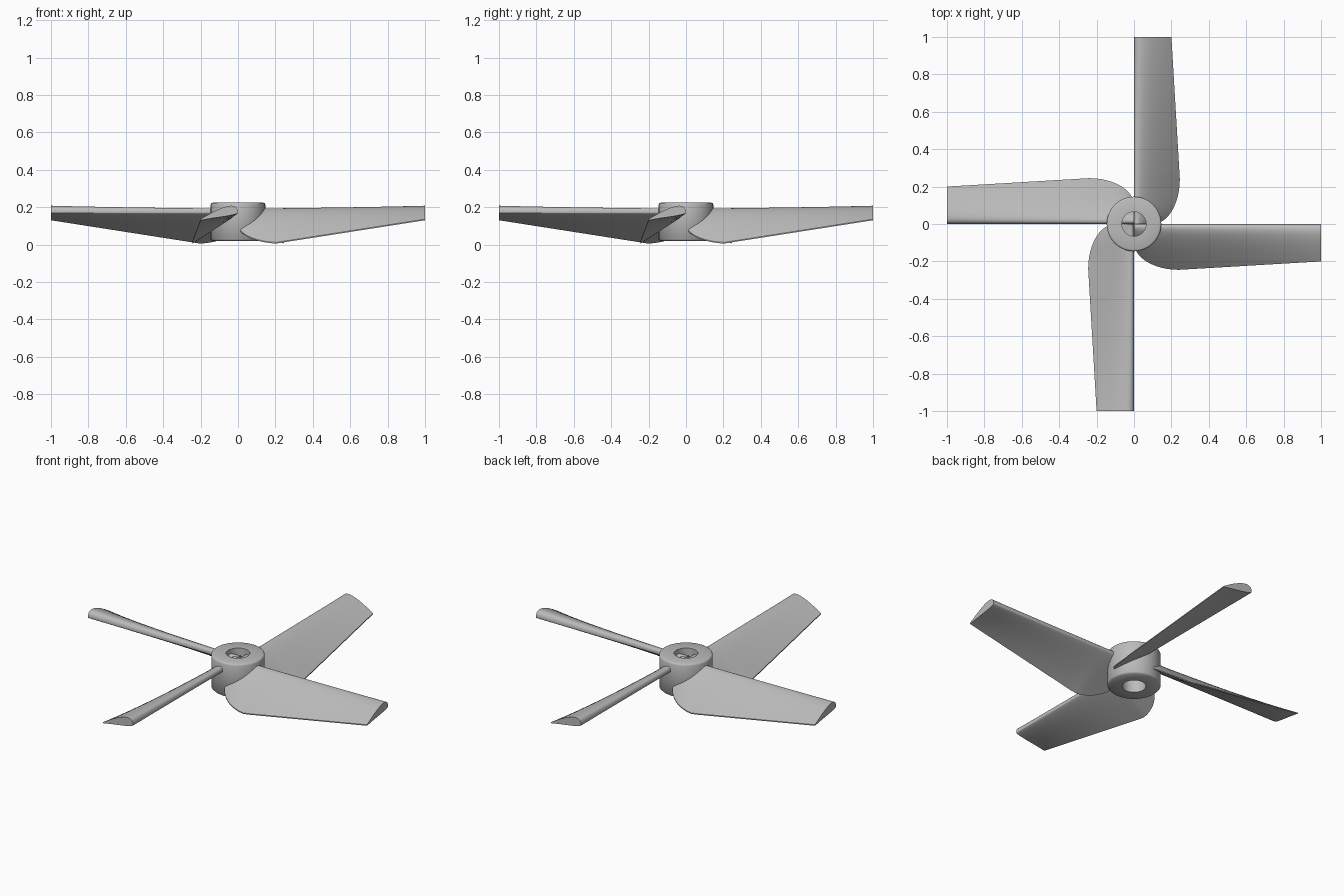
import bpy, bmesh, math

cube = bpy.data.objects.get("Cube")
if cube:
    bpy.data.objects.remove(cube)

grey = bpy.data.materials.new("plain_grey")
grey.use_nodes = True
colour = (0.5, 0.5, 0.5, 1)
grey.diffuse_color = colour
grey.node_tree.nodes["Principled BSDF"].inputs["Base Color"].default_value = colour


def make_object(name, bm, angle):
    bmesh.ops.recalc_face_normals(bm, faces=bm.faces)
    mesh = bpy.data.meshes.new(name)
    bm.to_mesh(mesh)
    bm.free()
    mesh.materials.append(grey)
    obj = bpy.data.objects.new(name, mesh)
    bpy.context.collection.objects.link(obj)
    bpy.ops.object.select_all(action='DESELECT')
    obj.select_set(True)
    bpy.context.view_layer.objects.active = obj
    bpy.ops.object.shade_smooth_by_angle(angle=math.radians(angle))
    return obj


def bridge(bm, a, b):
    n = len(a)
    for i in range(n):
        j = (i + 1) % n
        bm.faces.new((a[i], a[j], b[j], b[i]))


# Hub: a bored cylinder with softened outer rims
def hub():
    profile = [(0.065, 0.02), (0.138, 0.02), (0.146, 0.028),
               (0.146, 0.214), (0.143, 0.221), (0.136, 0.224), (0.065, 0.224)]
    bm = bmesh.new()
    sides = 64
    rings = []
    for r, z in profile:
        rings.append([bm.verts.new((r * math.cos(math.tau * k / sides),
                                    r * math.sin(math.tau * k / sides), z))
                      for k in range(sides)])
    for a, b in zip(rings, rings[1:] + rings[:1]):
        bridge(bm, a, b)
    make_object("hub", bm, 50)


# Blade planform: rounded root, then a straight taper to the tip
def chord(x):
    if x < 0.24:
        return 0.1 + 0.145 * math.sqrt(1 - ((0.24 - x) / 0.24) ** 2)
    return 0.245 - 0.045 * (x - 0.24) / 0.76


# Blade drop from leading to trailing edge: steep root, shallow tip
def drop(x):
    if x < 0.2:
        return 0.165 * chord(x) / chord(0.2)
    return 0.165 - 0.125 * (x - 0.2) / 0.8


# Aerofoil section: domed top, flat underside, straight leading edge
def section(bm, x):
    steps = 16
    us = [(k / steps) ** 2 for k in range(steps + 1)]
    c, d = chord(x), drop(x)
    top = [(u, 0.18 * (math.sqrt(u) - u) + 0.006 * u) for u in us]
    low = [(u, -0.02 * math.sqrt(u) * (1 - u) ** 2) for u in reversed(us[1:])]
    return [bm.verts.new((x, -u * c, 0.17 - u * d + h)) for u, h in top + low]


def blade(name, angle):
    bm = bmesh.new()
    stations = [0.24 * (k / 14) ** 2 for k in range(15)]
    stations += [0.24 + 0.76 * k / 16 for k in range(1, 17)]
    rings = [section(bm, x) for x in stations]
    for a, b in zip(rings, rings[1:]):
        bridge(bm, a, b)
    bm.faces.new(rings[0])
    bm.faces.new(rings[-1])
    obj = make_object(name, bm, 40)
    obj.rotation_euler.z = angle


hub()
for i, side in enumerate(("left", "back", "right", "front")):
    blade(side + "_blade", i * math.pi / 2)
